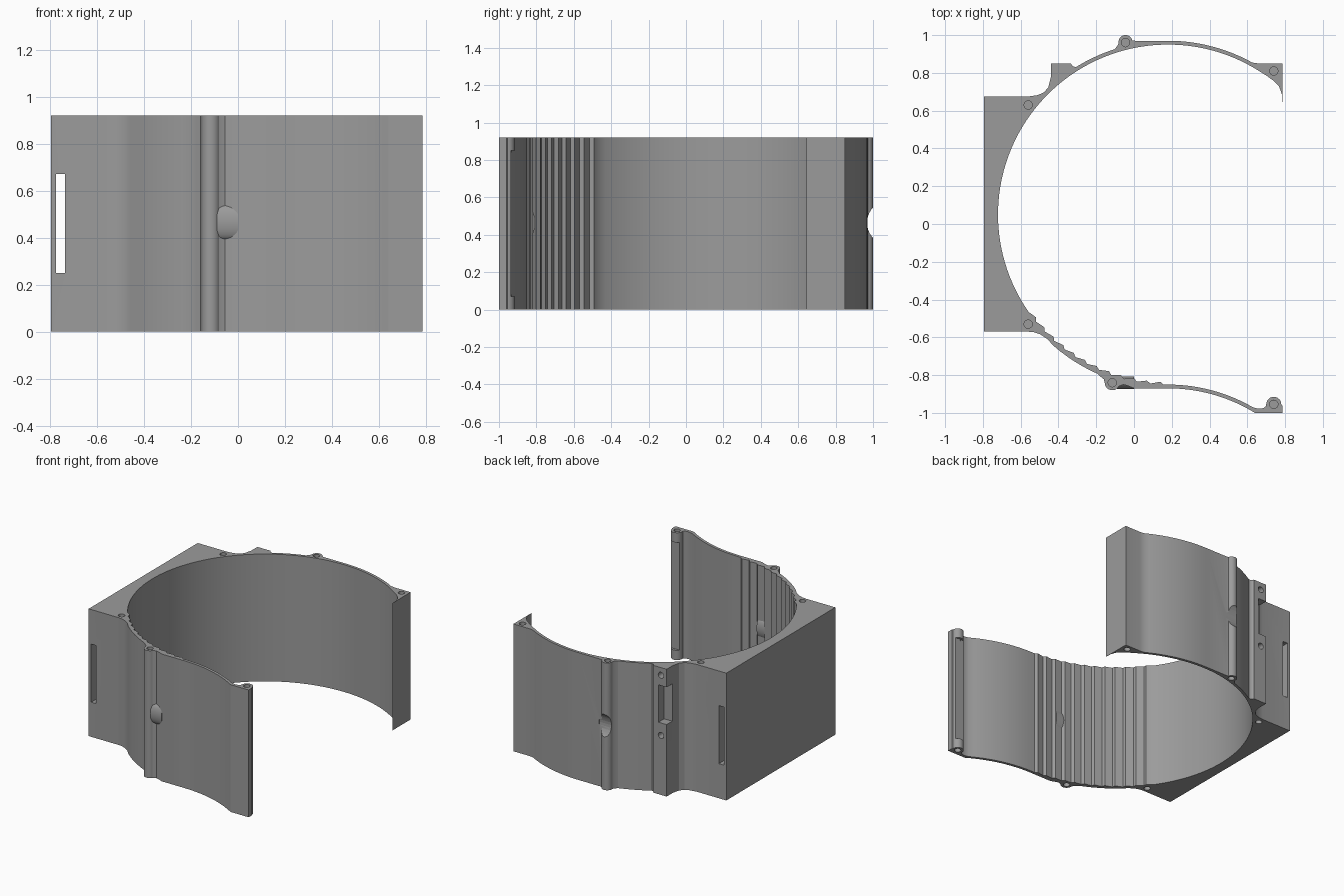
import bpy, bmesh, math
from mathutils import Matrix, Vector

if "Cube" in bpy.data.objects:
    bpy.data.objects.remove(bpy.data.objects["Cube"])

H = 0.92            # height of the bracket
C = (0.18, 0.05)    # centre of the main bore

grey = bpy.data.materials.new("plain grey")
grey.diffuse_color = (0.33, 0.33, 0.33, 1)
grey.use_nodes = True
grey.node_tree.nodes["Principled BSDF"].inputs["Base Color"].default_value = grey.diffuse_color


def arc(c, r, a0, a1, n):
    return [(c[0] + r * math.cos(math.radians(a0 + (a1 - a0) * i / n)),
             c[1] + r * math.sin(math.radians(a0 + (a1 - a0) * i / n))) for i in range(n + 1)]


def finish(name, bm):
    bmesh.ops.recalc_face_normals(bm, faces=bm.faces)
    me = bpy.data.meshes.new(name)
    bm.to_mesh(me)
    bm.free()
    ob = bpy.data.objects.new(name, me)
    bpy.context.collection.objects.link(ob)
    me.materials.append(grey)
    return ob


def smooth(ob, angle):
    bpy.ops.object.select_all(action='DESELECT')
    bpy.context.view_layer.objects.active = ob
    ob.select_set(True)
    bpy.ops.object.shade_smooth_by_angle(angle=math.radians(angle))


def box(bm, x0, x1, y0, y1, z0, z1):
    m = Matrix.Translation(((x0 + x1) / 2, (y0 + y1) / 2, (z0 + z1) / 2))
    bmesh.ops.create_cube(bm, size=1, matrix=m @ Matrix.Diagonal((x1 - x0, y1 - y0, z1 - z0, 1)))


def cyl(bm, pos, axis, r, length, seg=24, flat=1):
    rot = Vector((0, 0, 1)).rotation_difference(Vector(axis)).to_matrix().to_4x4()
    m = Matrix.Translation(pos) @ Matrix.Diagonal((1, flat, 1, 1)) @ rot
    bmesh.ops.create_cone(bm, cap_ends=True, segments=seg, radius1=r, radius2=r,
                          depth=length, matrix=m)


# Inner outline: bore, ridged stretch, then the outward sweep to the end boss
outline = arc(C, 0.9, 57, 215, 60)
for i in range(12):
    a = 215 + 4.5 * i
    outline += arc(C, 0.886, a + 2.8, a + 2.8, 1)[:1]
    outline += arc(C, 0.9, a + 4.0, a + 4.0, 1)[:1]
outline += arc((0.18, -1.75), 0.9, 90, 60, 14)
outline += [(0.66, -0.978), (0.685, -0.975), (0.698, -0.965)]
outline += arc((0.74, -0.955), 0.04, 180, 0, 12)
outline += [(0.785, -0.96), (0.785, -1.0)]
# Outer outline, front wall with its boss
outline += arc((0.18, -1.75), 0.88, 58.5, 90, 14)
outline += [(0.0, -0.87), (-0.03, -0.858), (-0.055, -0.85), (-0.07, -0.855)]
outline += arc((-0.115, -0.84), 0.04, -30, -180, 12)
outline += [(-0.16, -0.822), (-0.175, -0.81)]
outline += arc(C, 0.922, 246, 229, 6)
# Square block on the left
outline += [(-0.46, -0.608), (-0.495, -0.585), (-0.53, -0.573), (-0.56, -0.57),
            (-0.795, -0.57), (-0.795, 0.675), (-0.56, 0.675), (-0.51, 0.682),
            (-0.475, 0.698), (-0.453, 0.725), (-0.44, 0.78)]
# Mounting flange, back wall with its boss, end corner
outline += [(-0.44, 0.85), (-0.335, 0.85), (-0.325, 0.836), (-0.31, 0.83)]
outline += arc(C, 0.92, 121, 108, 5)
outline += [(-0.088, 0.942)]
outline += arc((-0.045, 0.963), 0.037, 190, 15, 14)
outline += [(0.005, 0.97)]
outline += arc(C, 0.92, 90, 61, 14)
outline += [(0.66, 0.85), (0.785, 0.85), (0.785, 0.645), (0.782, 0.69),
            (0.768, 0.728), (0.74, 0.757), (0.705, 0.783)]

bm = bmesh.new()
face = bm.faces.new([bm.verts.new((x, y, 0)) for x, y in outline])
ext = bmesh.ops.extrude_face_region(bm, geom=[face])
bmesh.ops.translate(bm, vec=(0, 0, H),
                    verts=[v for v in ext["geom"] if isinstance(v, bmesh.types.BMVert)])
bracket = finish("bracket_shell", bm)

# Cutters: screw holes, slot, flange openings, boss dent, end boss relief
cb = bmesh.new()
for x, y in ((-0.56, 0.63), (-0.56, -0.53), (-0.045, 0.96), (0.74, 0.81),
             (0.74, -0.955), (-0.115, -0.84)):
    for z in (0, H):
        cyl(cb, (x, y, z), (0, 0, 1), 0.022, 0.16)
box(cb, -0.775, -0.735, -0.7, 0.8, 0.25, 0.67)
box(cb, -0.46, -0.375, 0.785, 0.9, 0.52, 0.79)
for z in (0.43, 0.865):
    cyl(cb, (-0.395, 0.85, z), (0, 1, 0), 0.022, 0.1)
cyl(cb, (-0.045, 1.088, 0.465), (1, 0, 0), 0.12, 0.12, 40)
box(cb, 0.695, 0.784, -0.935, -0.9, 0.07, 0.85)
cutter = finish("cutter", cb)
cutter.hide_render = True

mod = bracket.modifiers.new("cuts", 'BOOLEAN')
mod.operation = 'DIFFERENCE'
mod.solver = 'EXACT'
mod.object = cutter
smooth(bracket, 25)
bpy.ops.object.modifier_apply(modifier="cuts")
bpy.data.objects.remove(cutter)
smooth(bracket, 25)

# Small rounded web beside the front boss
bm = bmesh.new()
cyl(bm, (-0.045, -0.84, 0.465), (1, 0, 0), 0.075, 0.09, 32, 0.45)
smooth(finish("front_web", bm), 30)
